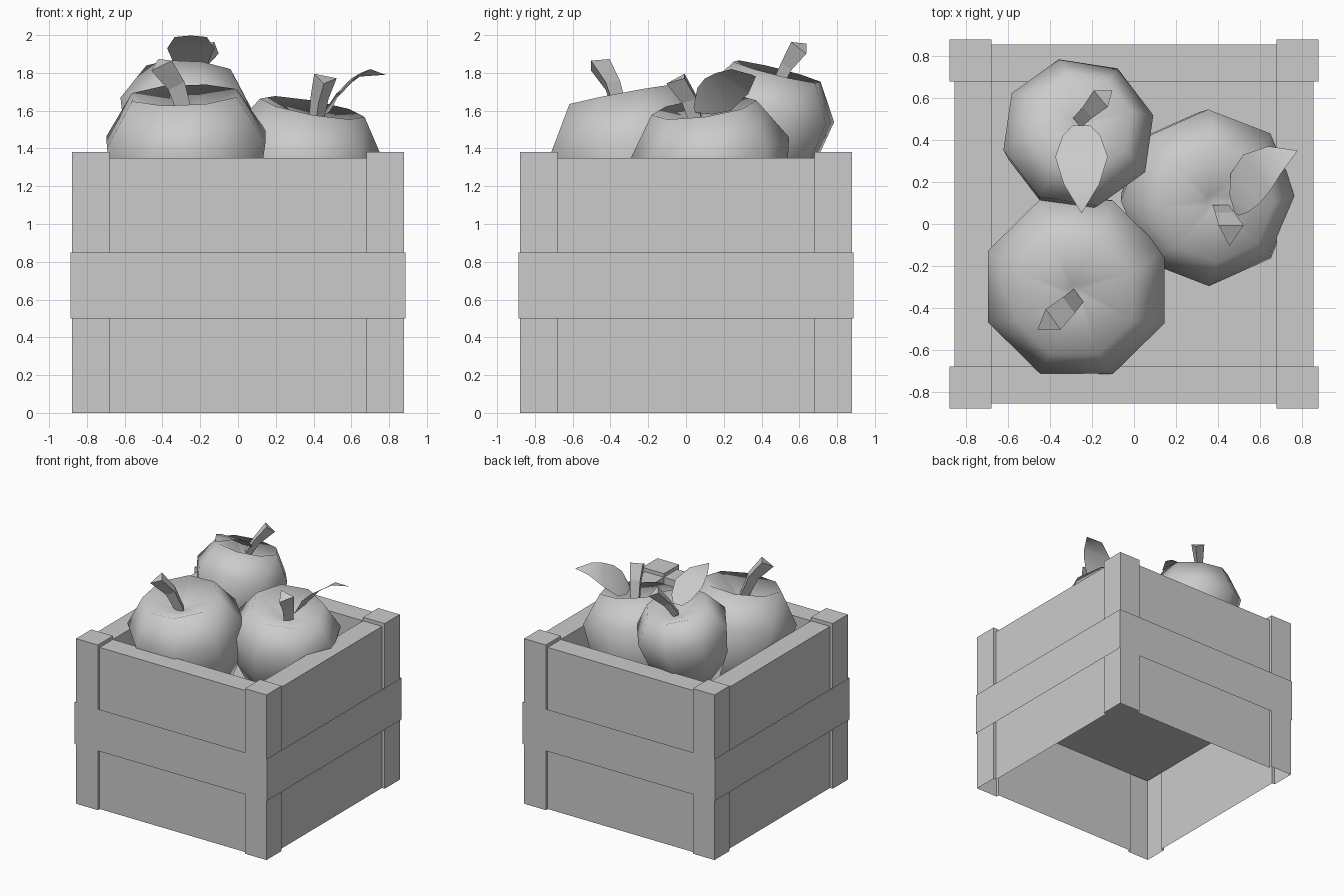
import bpy, bmesh
from math import sin, cos, pi, radians
from mathutils import Vector

if "Cube" in bpy.data.objects:
    bpy.data.objects.remove(bpy.data.objects["Cube"])


def make(name, verts, faces, smooth=None):
    me = bpy.data.meshes.new(name)
    me.from_pydata([tuple(v) for v in verts], [], faces)
    bm = bmesh.new()
    bm.from_mesh(me)
    bmesh.ops.recalc_face_normals(bm, faces=bm.faces)
    bm.to_mesh(me)
    bm.free()
    ob = bpy.data.objects.new(name, me)
    bpy.context.collection.objects.link(ob)
    if smooth:
        bpy.ops.object.select_all(action='DESELECT')
        ob.select_set(True)
        bpy.context.view_layer.objects.active = ob
        bpy.ops.object.shade_smooth_by_angle(angle=radians(smooth))
    return ob


def loft(name, rings, cap_start=False, cap_end=False, smooth=None):
    n = len(rings[0])
    verts = [p for r in rings for p in r]
    faces = [(k*n + i, k*n + (i+1) % n, (k+1)*n + (i+1) % n, (k+1)*n + i)
             for k in range(len(rings) - 1) for i in range(n)]
    if cap_start:
        faces.append(tuple(range(n))[::-1])
    if cap_end:
        faces.append(tuple(range(len(verts) - n, len(verts))))
    return make(name, verts, faces, smooth)


def square(r, z, cx=0, cy=0):
    return [(cx + r*a, cy + r*b, z) for a, b in ((1, 1), (-1, 1), (-1, -1), (1, -1))]


# Crate shell: open underneath, corner posts standing proud of the side panels
P, W, I = 0.88, 0.855, 0.68
outline = []
for k in range(4):
    c, s = round(cos(k*pi/2)), round(sin(k*pi/2))
    outline += [(x*c - y*s, x*s + y*c) for x, y in ((W, I), (P, I), (P, P), (I, P), (I, W))]
loft("crate_walls", [[(x, y, z) for x, y in outline] for z in (0, 1.35)])

# Rim, inner walls and the raised floor
loft("rim_and_inner_walls", [square(W, 1.35), square(I, 1.35), square(I, 0.70)])
make("crate_floor", square(W, 0.70), [(0, 1, 2, 3)])

# Band wrapped around the middle
loft("middle_band", [square(0.888, 0.5), square(0.888, 0.85)])

# Raised tops of the corner posts
for sx in (-1, 1):
    for sy in (-1, 1):
        tag = ("left" if sx < 0 else "right") + ("_front" if sy < 0 else "_back")
        c, h = (P + I)/2, (P - I)/2
        loft("post_cap_" + tag, [square(h, 1.35, sx*c, sy*c), square(h, 1.38, sx*c, sy*c)],
             cap_end=True)


# Apples: eight-sided turned profile with a dimple, tilted along an axis
def apple(name, centre, radius, lean, phase):
    q = Vector((0, 0, 1)).rotation_difference(Vector((*lean, 1)).normalized())
    profile = [(0.1, -1.18), (0.55, -1.28), (0.88, -0.62), (1, 0), (0.66, 0.52), (0.08, 0.3)]
    rings = []
    for r, h in profile:
        ring = [Vector((r*cos(a), r*sin(a), h))
                for a in (radians(phase) + i*pi/4 for i in range(8))]
        rings.append([Vector(centre) + q @ (v*radius) for v in ring])
    loft(name, rings, True, True, smooth=175)


# Stems: three-sided and flaring towards the cut end; one ridge faces front or back
def stem(name, points, radii, facing):
    pts = [Vector(p) for p in points]
    axis = (pts[-1] - pts[0]).normalized()
    v = axis.cross(Vector((0, facing, 0))).normalized()
    u = v.cross(axis)
    loft(name, [[p + r*(u*cos(k*2*pi/3) + v*sin(k*2*pi/3)) for k in range(3)]
                for p, r in zip(pts, radii)], True, True)


# Leaves: thin curved strips between a left and a right edge, ending in a tip
def leaf(name, left, right, tip):
    n = len(left)
    faces = [(i, i+1, n+i+1, n+i) for i in range(n - 1)] + [(n-1, 2*n, 2*n-1)]
    make(name, left + right + [tip], faces, smooth=60)


apple("apple_front", (-0.275, -0.30, 1.45), 0.455, (-0.04, -0.19), 22.5)
apple("apple_back", (-0.265, 0.435, 1.62), 0.37, (0.08, 0.25), 14)
apple("apple_right", (0.355, 0.125, 1.40), 0.425, (0.18, -0.14), 1)

stem("stem_front", [(-0.28, -0.35, 1.58), (-0.33, -0.40, 1.74), (-0.41, -0.47, 1.85)],
     [0.045, 0.055, 0.07], 1)
stem("stem_back", [(-0.26, 0.49, 1.74), (-0.21, 0.54, 1.84), (-0.14, 0.61, 1.94)],
     [0.035, 0.04, 0.06], -1)
stem("stem_right", [(0.41, 0.07, 1.52), (0.43, 0.03, 1.66), (0.46, -0.04, 1.77)],
     [0.045, 0.055, 0.07], -1)

back = [(0.04, 0.47, 1.81), (0.09, 0.42, 1.85), (0.125, 0.32, 1.93), (0.085, 0.19, 1.99)]
leaf("leaf_back", [(-0.25 - w, y, z) for w, y, z in back],
     [(-0.25 + w, y, z) for w, y, z in back], (-0.25, 0.05, 1.998))
leaf("leaf_right",
     [(0.48, 0.05, 1.59), (0.455, 0.14, 1.58), (0.46, 0.24, 1.60), (0.52, 0.33, 1.69),
      (0.64, 0.37, 1.78)],
     [(0.50, 0.04, 1.62), (0.55, 0.06, 1.72), (0.60, 0.10, 1.77), (0.65, 0.16, 1.80),
      (0.70, 0.24, 1.82)], (0.78, 0.35, 1.79))
